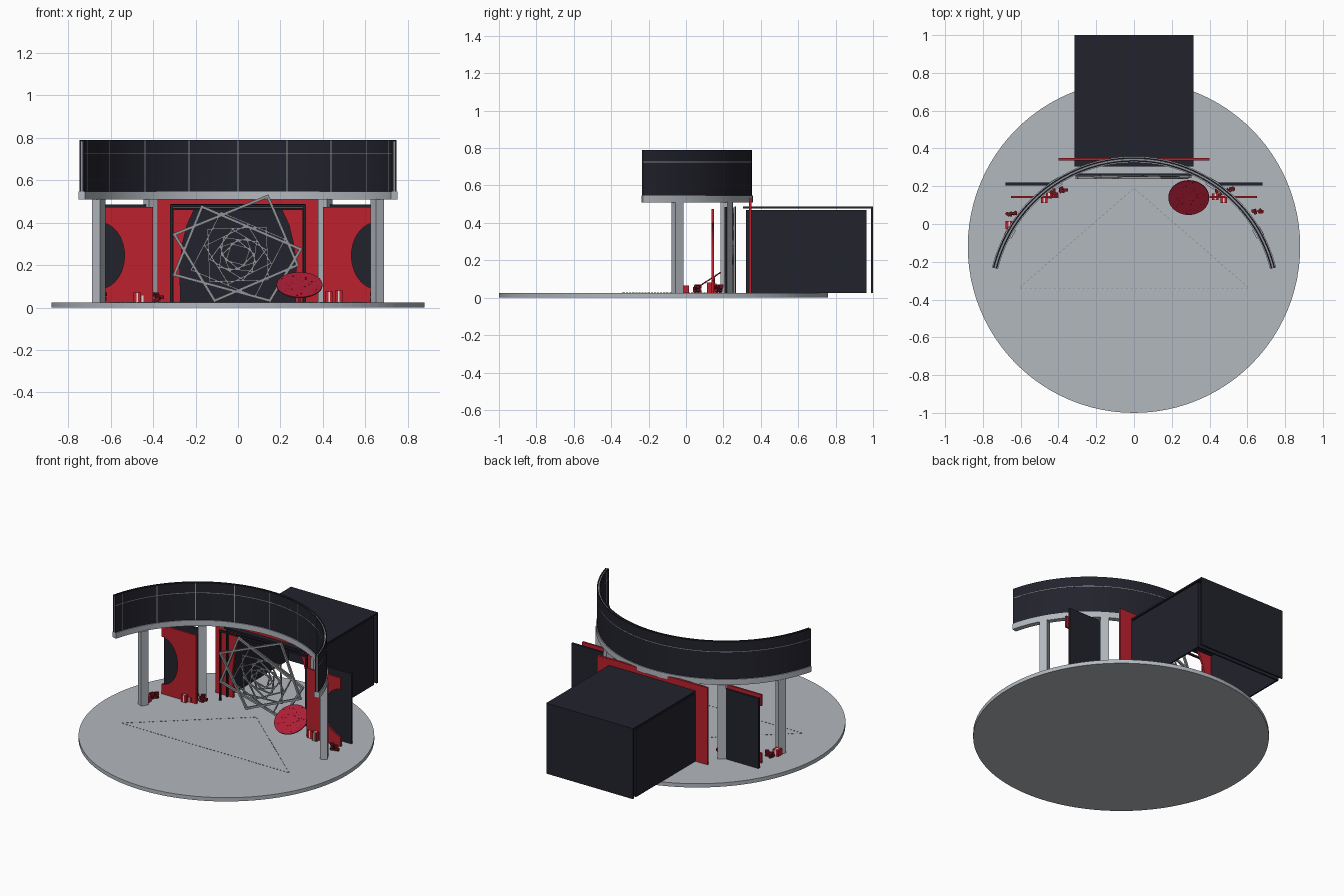
import bpy, bmesh, random
from math import sin, cos, pi, radians, atan2, hypot
from mathutils import Matrix, Vector

if "Cube" in bpy.data.objects:
    bpy.data.objects.remove(bpy.data.objects["Cube"])
random.seed(4)
FLOOR = 0.025
ARC_Y = -0.417


def material(name, r, g, b):
    m = bpy.data.materials.new(name)
    m.use_nodes = True
    m.diffuse_color = (r, g, b, 1)
    m.node_tree.nodes["Principled BSDF"].inputs["Base Color"].default_value = (r, g, b, 1)
    return m


PALE = material("pale grey", 0.45, 0.48, 0.52)
DARK = material("dark navy", 0.016, 0.016, 0.026)
RED = material("red", 0.5, 0.015, 0.027)
CRIMSON = material("crimson", 0.42, 0.012, 0.035)
WINE = material("wine red", 0.16, 0.006, 0.012)
STEEL = material("steel grey", 0.28, 0.29, 0.31)
WHITE = material("ribbon white", 0.75, 0.72, 0.7)


def finish(name, bm, mat):
    bmesh.ops.recalc_face_normals(bm, faces=bm.faces)
    mesh = bpy.data.meshes.new(name)
    bm.to_mesh(mesh)
    bm.free()
    mesh.materials.append(mat)
    ob = bpy.data.objects.new(name, mesh)
    bpy.context.collection.objects.link(ob)
    return ob


def add_box(bm, size, matrix):
    bmesh.ops.create_cube(bm, size=1, matrix=matrix @ Matrix.Diagonal((*size, 1)))


def box(name, mat, x, y, z):
    # x, y and z are (low, high) pairs
    bm = bmesh.new()
    mid = Vector([(a + b) / 2 for a, b in (x, y, z)])
    add_box(bm, [b - a for a, b in (x, y, z)], Matrix.Translation(mid))
    return finish(name, bm, mat)


def plate(name, mat, outline, y, thick):
    # upright sheet from an x/z outline
    bm = bmesh.new()
    face = bm.faces.new([bm.verts.new((px, y - thick / 2, pz)) for px, pz in outline])
    out = bmesh.ops.extrude_face_region(bm, geom=[face])
    moved = [v for v in out["geom"] if isinstance(v, bmesh.types.BMVert)]
    bmesh.ops.translate(bm, verts=moved, vec=(0, thick, 0))
    return finish(name, bm, mat)


def on_arc(r, deg, z):
    t = radians(deg)
    return Vector((r * sin(t), ARC_Y + r * cos(t), z))


def arc_band(name, mat, r0, r1, z0, z1, limit=76, steps=64):
    bm = bmesh.new()
    rings = []
    for i in range(steps + 1):
        d = -limit + 2 * limit * i / steps
        rings.append([bm.verts.new(on_arc(r, d, z))
                      for r, z in ((r0, z0), (r1, z0), (r1, z1), (r0, z1))])
    for a, b in zip(rings, rings[1:]):
        for k in range(4):
            n = (k + 1) % 4
            bm.faces.new((a[k], a[n], b[n], b[k]))
    bm.faces.new(rings[0])
    bm.faces.new(rings[-1][::-1])
    ob = finish(name, bm, mat)
    bpy.context.view_layer.objects.active = ob
    bpy.ops.object.select_all(action='DESELECT')
    ob.select_set(True)
    bpy.ops.object.shade_smooth_by_angle(angle=radians(30))
    return ob


def bar_loop(name, mat, corners, y, width):
    # closed frame of thin bars through x/z corners
    bm = bmesh.new()
    for (ax, az), (bx, bz) in zip(corners, corners[1:] + corners[:1]):
        m = Matrix.Translation(((ax + bx) / 2, y, (az + bz) / 2))
        m = m @ Matrix.Rotation(-atan2(bz - az, bx - ax), 4, 'Y')
        add_box(bm, (hypot(bx - ax, bz - az) + width, width, width), m)
    return finish(name, bm, mat)


# Round stage
bm = bmesh.new()
bmesh.ops.create_cone(bm, cap_ends=True, segments=96, radius1=0.88, radius2=0.88,
                      depth=FLOOR, matrix=Matrix.Translation((0, -0.12, FLOOR / 2)))
finish("stage_floor", bm, PALE)

# Dashed triangle on the floor
bm = bmesh.new()
marks = [Vector((0, 0.19, 0)), Vector((0.61, -0.34, 0)), Vector((-0.61, -0.34, 0))]
for a, b in zip(marks, marks[1:] + marks[:1]):
    way = b - a
    count = int(way.length / 0.025)
    for i in range(count):
        p = a + way * ((i + 0.5) / count)
        m = Matrix.Translation((p.x, p.y, FLOOR + 0.001)) @ Matrix.Rotation(atan2(way.y, way.x), 4, 'Z')
        add_box(bm, (0.013, 0.004, 0.002), m)
finish("floor_dashes", bm, STEEL)

# Curved beam and double-skinned header with seams
arc_band("curved_beam", PALE, 0.742, 0.775, 0.51, 0.547)
arc_band("header_inner_skin", DARK, 0.748, 0.755, 0.547, 0.79)
arc_band("header_outer_skin", DARK, 0.762, 0.769, 0.547, 0.79)
arc_band("header_core", STEEL, 0.755, 0.762, 0.547, 0.786)
for label, r in (("inner", 0.748), ("outer", 0.769)):
    arc_band("header_line_" + label, STEEL, r - 0.001, r + 0.001, 0.723, 0.727)
bm = bmesh.new()
for d in range(-72, 73, 18):
    add_box(bm, (0.005, 0.003, 0.243),
            Matrix.Translation(on_arc(0.748, d, 0.668)) @ Matrix.Rotation(-radians(d), 4, 'Z'))
finish("header_seams", bm, STEEL)

# Columns under the beam
for d in (-60.5, -33, 33, 60.5):
    bm = bmesh.new()
    add_box(bm, (0.05, 0.045, 0.49),
            Matrix.Translation(on_arc(0.755, d, 0.268)) @ Matrix.Rotation(-radians(d), 4, 'Z'))
    finish("column", bm, PALE)

# Back room: inner walls with a separate outer roof and rear sheet
for s, side in ((-1, "right"), (1, "left")):
    box("room_wall_" + side, DARK, sorted((s * 0.303, s * 0.313)), (0.32, 0.965), (FLOOR, 0.47))
box("room_ceiling", DARK, (-0.313, 0.313), (0.32, 0.965), (0.46, 0.47))
box("room_inner_back", DARK, (-0.313, 0.313), (0.955, 0.965), (FLOOR, 0.47))
box("room_roof", DARK, (-0.315, 0.315), (0.305, 1.0), (0.478, 0.488))
box("room_rear_sheet", DARK, (-0.315, 0.315), (0.99, 1.0), (FLOOR, 0.488))

# Main red panel with an arched opening
arch = [(-0.27, FLOOR), (-0.275, 0.2), (-0.262, 0.3), (-0.24, 0.39), (-0.205, 0.465)]
opening = arch + [(-x, z) for x, z in reversed(arch)]
plate("main_panel", RED,
      [(-0.4, FLOOR), (-0.4, 0.53), (0.4, 0.53), (0.4, FLOOR)] + opening[::-1], 0.343, 0.014)

# Thin dark portal frame
box("portal_top", DARK, (-0.32, 0.32), (0.258, 0.268), (0.475, 0.487))
for s, side in ((-1, "right"), (1, "left")):
    box("portal_post_" + side, DARK, sorted((s * 0.306, s * 0.32)), (0.258, 0.268), (FLOOR, 0.487))

# Side panels with a half-oval notch, each backed by a dark screen
for s, side in ((-1, "right"), (1, "left")):
    notch = [(0.65 - 0.115 * sin(pi * i / 24), 0.245 - 0.155 * cos(pi * i / 24)) for i in range(25)]
    shape = [(0.4, FLOOR), (0.65, FLOOR)] + notch + [(0.65, 0.475), (0.4, 0.475)]
    plate("side_panel_" + side, RED, [(s * x, z) for x, z in shape], 0.143, 0.012)
    box("side_screen_" + side, DARK, sorted((s * 0.42, s * 0.68)), (0.205, 0.219), (FLOOR, 0.485))

# Nested twisted outlines
bar_loop("large_outline_a", STEEL, [(-0.3, 0.345), (0.14, 0.525), (0.28, 0.2), (-0.11, 0.033)], 0.246, 0.013)
bar_loop("large_outline_b", STEEL, [(-0.17, 0.475), (0.295, 0.275), (0.15, 0.033), (-0.3, 0.155)], 0.25, 0.013)
for i in range(8):
    r = 0.235 * 0.83 ** i
    turn = radians(20 + 27 * i)
    pts = [(r * cos(turn + k * pi / 2), 0.25 + 0.9 * r * sin(turn + k * pi / 2)) for k in range(4)]
    bar_loop("inner_outline", STEEL, pts, 0.25 + 0.002 * (i % 3), 0.007)

# Tilted round dish on a short stand
bm = bmesh.new()
bmesh.ops.create_cone(bm, cap_ends=True, segments=40, radius1=0.108, radius2=0.108, depth=0.006,
                      matrix=Matrix.Translation((0.29, 0.14, 0.106)) @ Matrix.Rotation(radians(33), 4, 'X'))
finish("tilted_dish", bm, CRIMSON)
bm = bmesh.new()
for _ in range(45):
    a, r = random.uniform(0, 2 * pi), 0.1 * random.random() ** 0.5
    tilt = Matrix.Translation((0.29, 0.14, 0.106)) @ Matrix.Rotation(radians(33), 4, 'X')
    add_box(bm, (0.006, 0.004, 0.008), tilt @ Matrix.Translation((r * cos(a), r * sin(a), 0)))
finish("dish_flecks", bm, WINE)
box("dish_stand", WINE, (0.285, 0.295), (0.145, 0.155), (FLOOR, 0.108))

# Gift boxes with a pale ribbon
for x, y, w, h in ((-0.66, -0.005, 0.042, 0.04), (-0.475, 0.13, 0.035, 0.045), (-0.45, 0.15, 0.03, 0.03),
                   (0.43, 0.145, 0.035, 0.05), (0.475, 0.13, 0.035, 0.055)):
    box("gift_box", RED, (x - w / 2, x + w / 2), (y - w / 2, y + w / 2), (FLOOR, FLOOR + h))
    box("gift_ribbon", WHITE, (x - 0.004, x + 0.004), (y - w / 2 - 0.001, y + w / 2 + 0.001),
        (FLOOR, FLOOR + h + 0.001))

# Loose bows and small parcels
for x, y in ((-0.65, 0.06), (-0.42, 0.165), (-0.375, 0.18), (0.455, 0.165), (0.505, 0.175), (0.655, 0.06)):
    bm = bmesh.new()
    for k in range(5):
        spot = Matrix.Translation((x + random.uniform(-0.02, 0.02), y + random.uniform(-0.012, 0.012),
                                   FLOOR + 0.01 + 0.007 * k))
        add_box(bm, (0.024, 0.016, 0.016), spot @ Matrix.Rotation(random.uniform(0, pi), 4, 'Z'))
    finish("parcel_cluster", bm, WINE)
